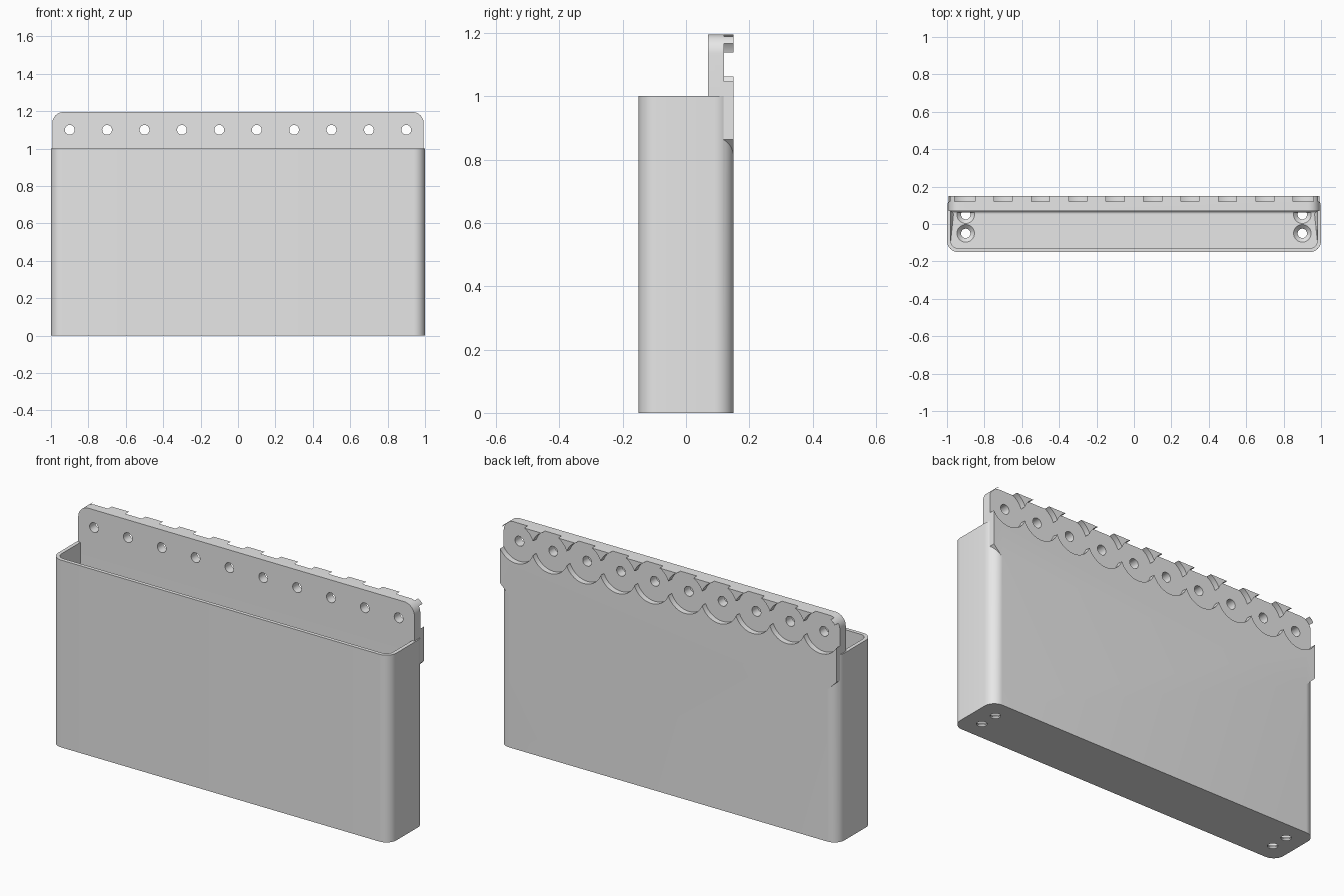
import bpy, bmesh, math
from mathutils import Vector, Matrix

if "Cube" in bpy.data.objects:
    bpy.data.objects.remove(bpy.data.objects["Cube"], do_unlink=True)

grey = bpy.data.materials.new("light_grey")
grey.use_nodes = True
grey.diffuse_color = (0.8, 0.8, 0.8, 1)
grey.node_tree.nodes["Principled BSDF"].inputs["Base Color"].default_value = (0.8, 0.8, 0.8, 1)


def link(name, bm):
    bmesh.ops.recalc_face_normals(bm, faces=bm.faces)
    mesh = bpy.data.meshes.new(name)
    bm.to_mesh(mesh)
    bm.free()
    mesh.materials.append(grey)
    obj = bpy.data.objects.new(name, mesh)
    bpy.context.scene.collection.objects.link(obj)
    return obj


def outline(x0, x1, y0, y1, radii, steps=10):
    """Rectangle with its own radius per corner, counter-clockwise from lower left."""
    pts = []
    corners = [(x0, y0, 1, 1), (x1, y0, -1, 1), (x1, y1, -1, -1), (x0, y1, 1, -1)]
    for i, ((x, y, sx, sy), (r, n)) in enumerate(zip(corners, radii)):
        if r == 0:
            pts.append((x, y))
            continue
        for k in range(n + 1):
            a = math.pi * (1 + i / 2 + k / n / 2)
            pts.append((x + sx * r + r * math.cos(a), y + sy * r + r * math.sin(a)))
    return pts


def prism(name, pts, low, high, upright=False, floor_bevel=0):
    """Extrude an outline along z, or along y when upright."""
    bm = bmesh.new()
    place = (lambda p, h: (p[0], h, p[1])) if upright else (lambda p, h: (p[0], p[1], h))
    bottom = [bm.verts.new(place(p, low)) for p in pts]
    top = [bm.verts.new(place(p, high)) for p in pts]
    base = bm.faces.new(bottom[::-1])
    bm.faces.new(top)
    for i in range(len(pts)):
        j = (i + 1) % len(pts)
        bm.faces.new((bottom[i], bottom[j], top[j], top[i]))
    if floor_bevel:
        bmesh.ops.bevel(bm, geom=list(base.edges), offset=floor_bevel, segments=3,
                        profile=0.5, affect='EDGES')
    return link(name, bm)


def drum(name, centre, r_low, r_high, depth, along_y=False, sides=32):
    bm = bmesh.new()
    turn = Matrix.Rotation(math.pi / 2, 4, 'X') if along_y else Matrix()
    bmesh.ops.create_cone(bm, cap_ends=True, segments=sides, radius1=r_low, radius2=r_high,
                          depth=depth, matrix=Matrix.Translation(Vector(centre)) @ turn)
    return link(name, bm)


def combine(target, tool, operation):
    tool.hide_render = True
    mod = target.modifiers.new("combine", 'BOOLEAN')
    mod.operation, mod.solver, mod.object = operation, 'EXACT', tool
    graph = bpy.context.evaluated_depsgraph_get()
    graph.update()
    result = bpy.data.meshes.new_from_object(target.evaluated_get(graph))
    target.modifiers.clear()
    target.data = result
    bpy.data.objects.remove(tool, do_unlink=True)


ROUND, CHAMFER, SQUARE = (0.06, 10), (0.053, 1), (0, 0)
PLATE_FRONT, BACK, FLOOR = 0.07, 0.15, 0.03

# Bin body
bin_body = prism("wall_bin", outline(-1, 1, -0.15, BACK, [ROUND] * 4), 0, 1)

# Mounting plate, rounded on top and chamfered below
plate = prism("mounting_plate",
              outline(-0.993, 0.993, 0.81, 1.195, [CHAMFER, CHAMFER, ROUND, ROUND]),
              PLATE_FRONT, BACK, upright=True)
combine(bin_body, plate, 'UNION')

# Hollow inside
inner = (0.04, 10)
cavity = prism("cavity", outline(-0.98, 0.98, -0.13, PLATE_FRONT, [inner, inner, SQUARE, SQUARE]),
               FLOOR, 1.4, floor_bevel=0.015)
combine(bin_body, cavity, 'DIFFERENCE')

# Row of round recesses in the back, each with a through hole
for i in range(10):
    x = -0.9 + 0.2 * i
    combine(bin_body, drum("recess", (x, 0.22, 1.1), 0.107, 0.107, 0.2, True, 48), 'DIFFERENCE')
    combine(bin_body, drum("hole", (x, 0.1, 1.1), 0.026, 0.026, 0.3, True), 'DIFFERENCE')

# Countersunk drain holes in the floor
for x in (-0.9, 0.9):
    for y in (-0.05, 0.05):
        combine(bin_body, drum("sink", (x, y, 0.02), 0.025, 0.049, 0.024), 'DIFFERENCE')
        combine(bin_body, drum("drain", (x, y, 0), 0.025, 0.025, 0.05), 'DIFFERENCE')

# Shading
bpy.ops.object.select_all(action='DESELECT')
bin_body.select_set(True)
bpy.context.view_layer.objects.active = bin_body
bpy.ops.object.shade_smooth_by_angle(angle=math.radians(30))
